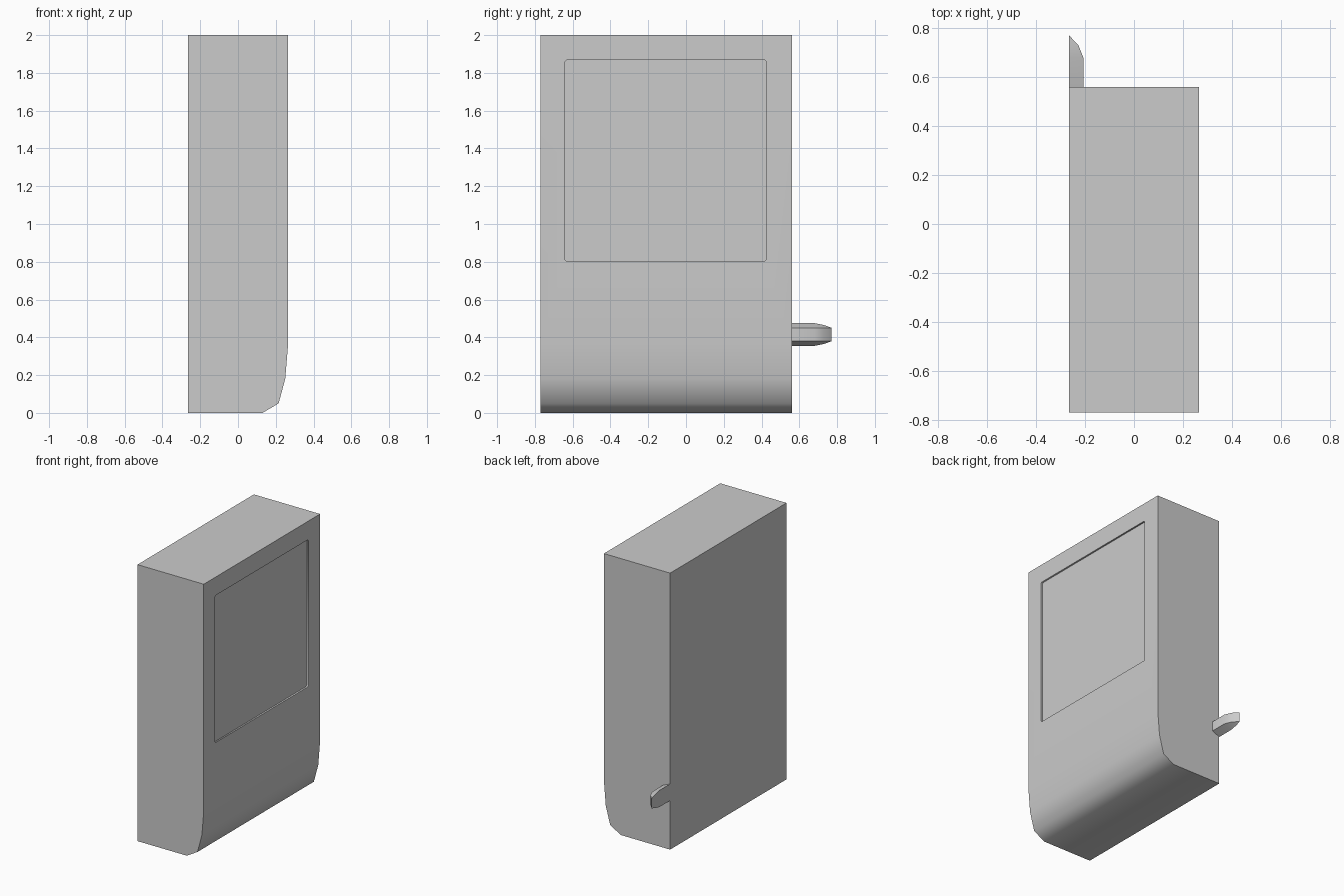
import bpy, bmesh
from math import radians

if "Cube" in bpy.data.objects:
    bpy.data.objects.remove(bpy.data.objects["Cube"])

BACK, FRONT = -0.265, 0.265


def make_object(name, bm):
    bmesh.ops.recalc_face_normals(bm, faces=bm.faces[:])
    mesh = bpy.data.meshes.new(name)
    bm.to_mesh(mesh)
    bm.free()
    obj = bpy.data.objects.new(name, mesh)
    bpy.context.collection.objects.link(obj)
    return obj


def activate(obj):
    bpy.ops.object.select_all(action='DESELECT')
    obj.select_set(True)
    bpy.context.view_layer.objects.active = obj


def extrude_profile(name, points, offset):
    bm = bmesh.new()
    face = bm.faces.new([bm.verts.new(p) for p in points])
    moved = bmesh.ops.extrude_face_region(bm, geom=[face], use_keep_orig=True)['geom']
    verts = [g for g in moved if isinstance(g, bmesh.types.BMVert)]
    bmesh.ops.translate(bm, verts=verts, vec=offset)
    return make_object(name, bm)


# Cabinet: side profile with a curved lower front, extruded along y
profile = [(BACK, 0), (0.13, 0), (0.215, 0.05), (0.25, 0.18),
           (FRONT, 0.36), (FRONT, 2), (BACK, 2)]
cabinet = extrude_profile("cabinet", [(x, -0.77, z) for x, z in profile], (0, 1.33, 0))

# Shallow panel recess with slightly clipped corners
y0, y1, z0, z1, c = -0.64, 0.425, 0.803, 1.867, 0.008
outline = [(y0 + c, z0), (y1 - c, z0), (y1, z0 + c), (y1, z1 - c),
           (y1 - c, z1), (y0 + c, z1), (y0, z1 - c), (y0, z0 + c)]
cutter = extrude_profile("panel_cutter", [(FRONT - 0.012, y, z) for y, z in outline], (0.1, 0, 0))
cutter.hide_render = True
recess = cabinet.modifiers.new("panel_recess", 'BOOLEAN')
recess.operation = 'DIFFERENCE'
recess.solver = 'EXACT'
recess.object = cutter
activate(cabinet)
bpy.ops.object.modifier_apply(modifier=recess.name)
bpy.data.objects.remove(cutter)

# Side tab: chamfered bar lofted through sections that taper to a rounded tip
mid = 0.415
sections = [(0.56, -0.207, 0.06), (0.68, -0.207, 0.06),
            (0.73, -0.227, 0.05), (0.77, BACK + 0.001, 0.036)]
bm = bmesh.new()
rings = []
for y, x, half in sections:
    rings.append([bm.verts.new(p) for p in (
        (BACK, y, mid - half), (x, y, mid - 0.035),
        (x, y, mid + 0.035), (BACK, y, mid + half))])
for a, b in zip(rings, rings[1:]):
    for i in range(4):
        j = (i + 1) % 4
        bm.faces.new((a[i], a[j], b[j], b[i]))
bm.faces.new(rings[0])
bm.faces.new(rings[-1])
tab = make_object("side_tab", bm)

# Smooth the curved fronts and keep the box edges sharp
for obj, angle in ((cabinet, 50), (tab, 30)):
    activate(obj)
    bpy.ops.object.shade_smooth_by_angle(angle=radians(angle))
